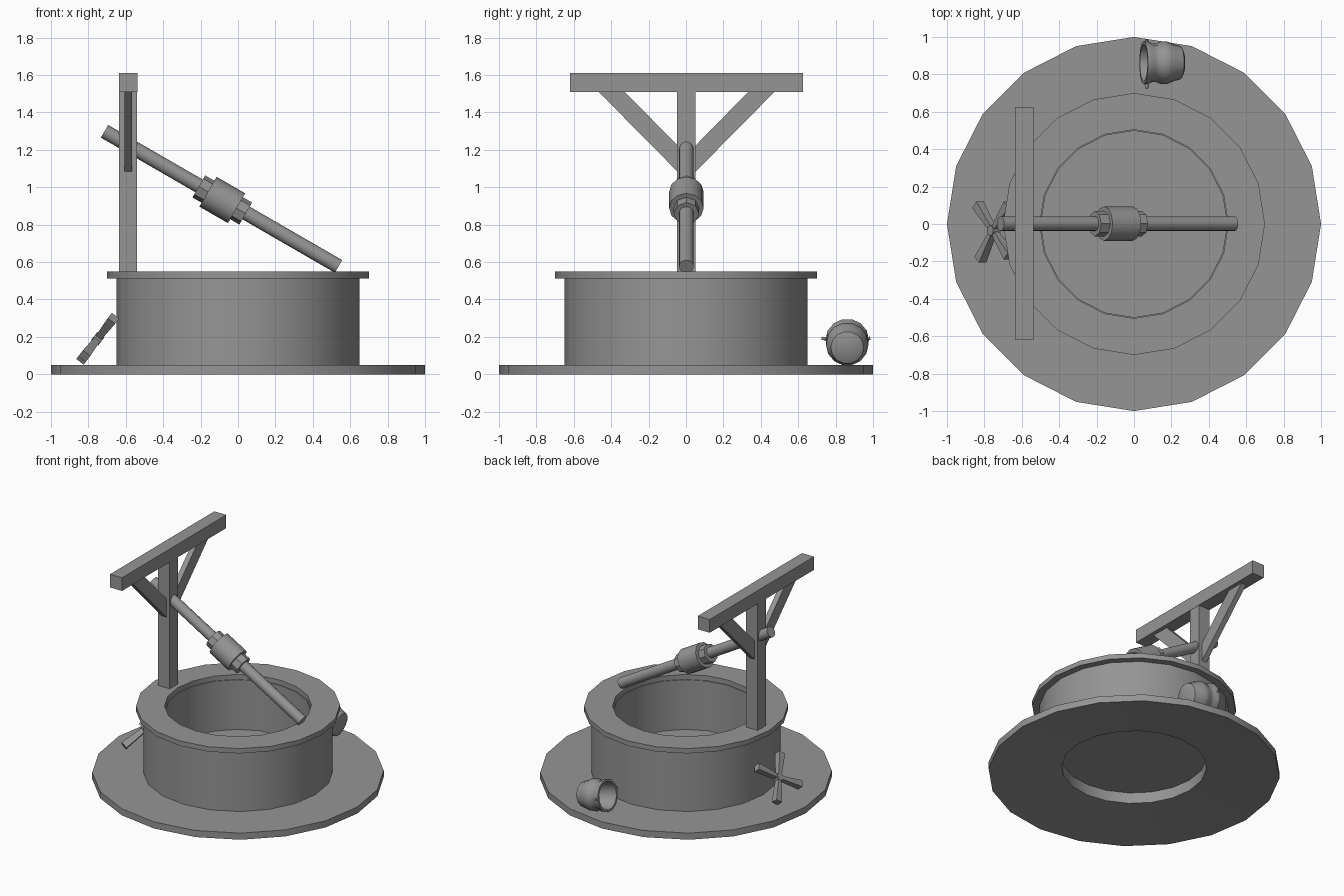
import bpy, bmesh, math
from mathutils import Matrix, Vector

if "Cube" in bpy.data.objects:
    bpy.data.objects.remove(bpy.data.objects["Cube"])

GREY = (0.3, 0.3, 0.3, 1)
stone = bpy.data.materials.new("plain grey")
stone.use_nodes = True
stone.diffuse_color = GREY
stone.node_tree.nodes["Principled BSDF"].inputs["Base Color"].default_value = GREY


def finish(name, bm, matrix=Matrix(), angle=30):
    bmesh.ops.remove_doubles(bm, verts=bm.verts, dist=1e-5)
    bmesh.ops.recalc_face_normals(bm, faces=bm.faces)
    mesh = bpy.data.meshes.new(name)
    bm.to_mesh(mesh)
    bm.free()
    mesh.materials.append(stone)
    ob = bpy.data.objects.new(name, mesh)
    bpy.context.collection.objects.link(ob)
    ob.matrix_world = matrix
    bpy.ops.object.select_all(action='DESELECT')
    ob.select_set(True)
    bpy.context.view_layer.objects.active = ob
    bpy.ops.object.shade_smooth_by_angle(angle=math.radians(angle))


def lathe(name, profile, sides, matrix=Matrix(), closed=False, angle=30):
    """Spin a radius/height profile about local z."""
    bm = bmesh.new()
    vs = [bm.verts.new((r, 0, z)) for r, z in profile]
    pairs = list(zip(vs, vs[1:])) + ([(vs[-1], vs[0])] if closed else [])
    edges = [bm.edges.new(p) for p in pairs]
    bmesh.ops.spin(bm, geom=vs + edges, cent=(0, 0, 0), axis=(0, 0, 1),
                   angle=math.tau, steps=sides, use_duplicate=False)
    finish(name, bm, matrix, angle)


def ring(name, inner, outer, low, high):
    lathe(name, [(inner, low), (outer, low), (outer, high), (inner, high)],
          20, closed=True)


def prism(name, outline, x, depth):
    """Extrude a y/z outline along x, centred on x."""
    bm = bmesh.new()
    face = bm.faces.new([bm.verts.new((x - depth / 2, y, z)) for y, z in outline])
    new = bmesh.ops.extrude_face_region(bm, geom=[face])["geom"]
    bmesh.ops.translate(bm, vec=(depth, 0, 0),
                        verts=[v for v in new if isinstance(v, bmesh.types.BMVert)])
    finish(name, bm)


def along(origin, direction):
    return Matrix.Translation(origin) @ Vector(direction).to_track_quat('Z', 'Y').to_matrix().to_4x4()


# Masonry: ground slab hollowed underneath, wall, lip and floor of the shaft
lathe("ground_slab", [(0.5, 0.05), (1, 0), (1, 0.05)], 20, closed=True, angle=25)
ring("well_wall", 0.498, 0.65, 0.05, 0.513)
ring("wall_lip", 0.504, 0.7, 0.513, 0.55)
lathe("shaft_floor", [(0, 0.132), (0.5, 0.132), (0.5, 0.137), (0, 0.137)], 20)

# Timber post with crossbeam and mirrored braces
PX = -0.587
prism("post", [(-.047, .55), (.05, .55), (.05, 1.51), (-.047, 1.51)], PX, 0.096)
prism("crossbeam", [(-.62, 1.51), (.626, 1.51), (.626, 1.61), (-.62, 1.61)], PX, 0.1)
for side, s in (("left", 1), ("right", -1)):
    prism("brace_" + side,
          [(s * y + .003, z) for y, z in ((.045, 1.08), (.47, 1.51), (.33, 1.51), (.045, 1.22))],
          PX, 0.04)

# Slanted pole carrying a drum and its collar
slope = (math.cos(math.radians(30)), 0, -math.sin(math.radians(30)))
for name, centre, radius, length, sides in (
        ("pole", (-.088, .002, .938), .039, 1.445, 16),
        ("drum", (-.084, .002, .932), .092, .176, 12),
        ("drum_collar", (-.084, .002, .932), .068, .29, 8)):
    h = length / 2
    lathe(name, [(0, -h), (radius, -h), (radius, h), (0, h)], sides,
          along(centre, slope), angle=31)

# Four-armed crank wheel leaning on the wall
hub = Vector((-.75, -.035, .19))
up = Vector((.61, 0, .79)).normalized()
across = Vector((0, 1, 0))
normal = up.cross(across)
for i, degrees in enumerate((45, 135, 233, 315)):
    a = math.radians(degrees)
    arm = up * math.cos(a) + across * math.sin(a)
    frame = Matrix((normal.cross(arm), normal, arm)).transposed().to_4x4()
    bm = bmesh.new()
    bmesh.ops.create_cube(bm, size=1)
    for v in bm.verts:
        tip = v.co.z > 0
        v.co.x *= 0.05 if tip else 0.024
        v.co.y *= 0.05 if tip else 0.036
        v.co.z = 0.195 if tip else 0.01
    finish("crank_arm_%d" % (i + 1), bm, Matrix.Translation(hub) @ frame)
lathe("crank_hub", [(0, -.024), (.028, -.024), (.028, .024), (0, .024)], 10,
      along(hub, normal), angle=40)

# Round-bellied bucket on its side, mouth towards the right and tipped up
bucket = along((.262, .862, .14), (-.97, 0, .2))
lathe("bucket", [(0, 0), (.06, 0), (.088, .012), (.102, .06), (.113, .085),
                 (.115, .12), (.104, .145), (.104, .17), (.115, .19), (.116, .215),
                 (.1, .215), (.094, .15), (.08, .03), (0, .03)], 14, bucket, angle=50)
for side, s in (("left", 1), ("right", -1)):
    lathe("bucket_ear_" + side, [(0, 0), (.009, 0), (.009, .022), (0, .022)], 8,
          along((.068, .855 + s * .108, .19), (0, s, .1)), angle=50)
